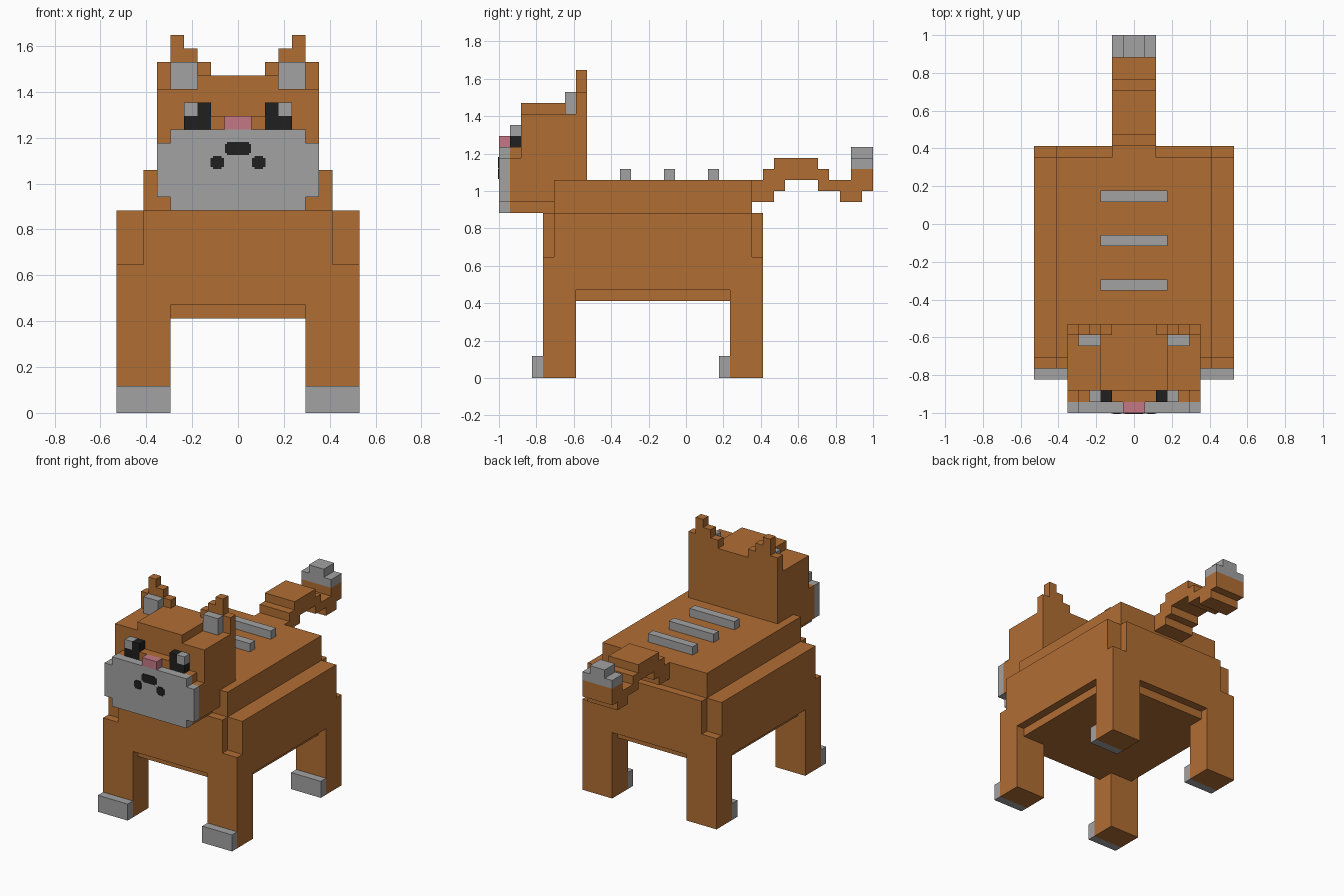
import bpy
import bmesh
from mathutils import Vector

cube = bpy.data.objects.get("Cube")
if cube:
    bpy.data.objects.remove(cube, do_unlink=True)

U = 1 / 17  # size of one block


def material(name, rgb):
    m = bpy.data.materials.new(name)
    m.use_nodes = True
    m.diffuse_color = (*rgb, 1)
    bsdf = next(n for n in m.node_tree.nodes if n.type == 'BSDF_PRINCIPLED')
    bsdf.inputs["Base Color"].default_value = (*rgb, 1)
    return m


ORANGE = material("orange_fur", (0.44, 0.155, 0.034))
GREY = material("pale_grey_fur", (0.37, 0.36, 0.36))
BLACK = material("black", (0.014, 0.014, 0.014))
PINK = material("pink_nose", (0.55, 0.19, 0.24))


def add_object(name, bm, mat):
    me = bpy.data.meshes.new(name)
    bm.to_mesh(me)
    bm.free()
    me.materials.append(mat)
    ob = bpy.data.objects.new(name, me)
    bpy.context.collection.objects.link(ob)
    return ob


def blocks(name, mat, boxes, mirror=False):
    """Fuse boxes (x0, x1, y0, y1, z0, z1 in block units) into one clean shell."""
    cells = set()
    for x0, x1, y0, y1, z0, z1 in boxes:
        for x in range(x0, x1):
            for y in range(y0, y1):
                for z in range(z0, z1):
                    cells.add((x, y, z))
                    if mirror:
                        cells.add((-x - 1, y, z))
    bm = bmesh.new()
    verts = {}

    def vert(p):
        if p not in verts:
            verts[p] = bm.verts.new(Vector(p) * U)
        return verts[p]

    for c in cells:
        for axis in range(3):
            for side in (0, 1):
                near = list(c)
                near[axis] += 2 * side - 1
                if tuple(near) in cells:
                    continue
                a, b = (axis + 1) % 3, (axis + 2) % 3
                quad = []
                for da, db in ((0, 0), (1, 0), (1, 1), (0, 1)):
                    p = list(c)
                    p[axis] += side
                    p[a] += da
                    p[b] += db
                    quad.append(vert(tuple(p)))
                bm.faces.new(quad if side else quad[::-1])
    bmesh.ops.dissolve_limit(bm, angle_limit=0.01, verts=bm.verts[:], edges=bm.edges[:])
    return add_object(name, bm, mat)


def plate(name, mat, cx, cz, rects):
    """Thin painted mark on the muzzle, made of centred rectangles (half width, half height)."""
    bm = bmesh.new()
    for i, (hw, hh) in enumerate(rects):
        r = bmesh.ops.create_cube(bm, size=1)
        depth = 0.004 + 0.001 * i
        for v in r["verts"]:
            v.co = Vector((cx + v.co.x * 2 * hw, -1 + depth / 2 + v.co.y * depth - depth,
                           cz + v.co.z * 2 * hh))
    return add_object(name, bm, mat)


# Body: inset belly, stepped flanks with notched corners, narrower back
blocks("body", ORANGE, [
    (-8, 8, -12, 6, 7, 8),
    (-9, 9, -13, 7, 8, 11),
    (-9, 9, -12, 6, 11, 15),
    (-7, 7, -13, 7, 11, 15),
    (-7, 7, -12, 6, 15, 18),
    (-5, 5, -13, -12, 15, 16),
])

# Legs and toes
for end, y in (("front", -13), ("back", 4)):
    for side, x in (("left", 5), ("right", -9)):
        blocks(f"{end}_{side}_leg", ORANGE, [(x, x + 4, y, y + 3, 0, 8)])
        blocks(f"{end}_{side}_toes", GREY, [(x, x + 4, y - 1, y, 0, 2)])

# Stripes across the back
for i, y in enumerate((-6, -2, 2)):
    blocks(f"back_stripe_{i + 1}", GREY, [(-3, 3, y, y + 1, 18, 19)])

# Tail: stepped arch given as (y0, y1, z0, z1)
tail = [(6, 7, 16, 18), (7, 8, 16, 19), (8, 9, 17, 20), (9, 12, 18, 20),
        (12, 13, 17, 19), (13, 14, 17, 18), (14, 15, 16, 18),
        (15, 16, 16, 19), (16, 17, 17, 19)]
blocks("tail", ORANGE, [(-2, 2, *t) for t in tail])
blocks("tail_tip", GREY, [(-2, 2, 15, 17, 19, 20), (-1, 1, 15, 17, 20, 21)])

# Head with stepped ears
blocks("head", ORANGE, [
    (0, 5, -16, -13, 15, 16),
    (0, 6, -16, -9, 16, 20),
    (0, 5, -16, -15, 20, 21),
    (0, 2, -16, -15, 21, 22),
    (0, 6, -15, -9, 20, 24),
    (0, 3, -15, -9, 24, 25),
    (2, 6, -10, -9, 24, 26),
    (3, 5, -10, -9, 26, 27),
    (4, 5, -10, -9, 27, 28),
], mirror=True)

# Face
blocks("muzzle", GREY, [(0, 5, -17, -16, 15, 21), (0, 6, -17, -16, 16, 20)], mirror=True)
blocks("nose_bridge", PINK, [(-1, 1, -17, -16, 21, 22)])
for side, s in (("left", 1), ("right", -1)):
    def span(x0, x1):
        return (x0, x1) if s > 0 else (-x1, -x0)
    blocks(f"{side}_inner_ear", GREY, [(*span(3, 5), -11, -10, 24, 26)])
    blocks(f"{side}_eye", BLACK, [(*span(2, 4), -16, -15, 21, 22), (*span(2, 3), -16, -15, 22, 23)])
    blocks(f"{side}_eye_glint", GREY, [(*span(3, 4), -16, -15, 22, 23)])
    plate(f"{side}_whisker_spot", BLACK, s * 0.09, 1.092, [(0.029, 0.019), (0.019, 0.029)])
plate("nose", BLACK, 0, 1.153, [(0.057, 0.02), (0.047, 0.029)])
